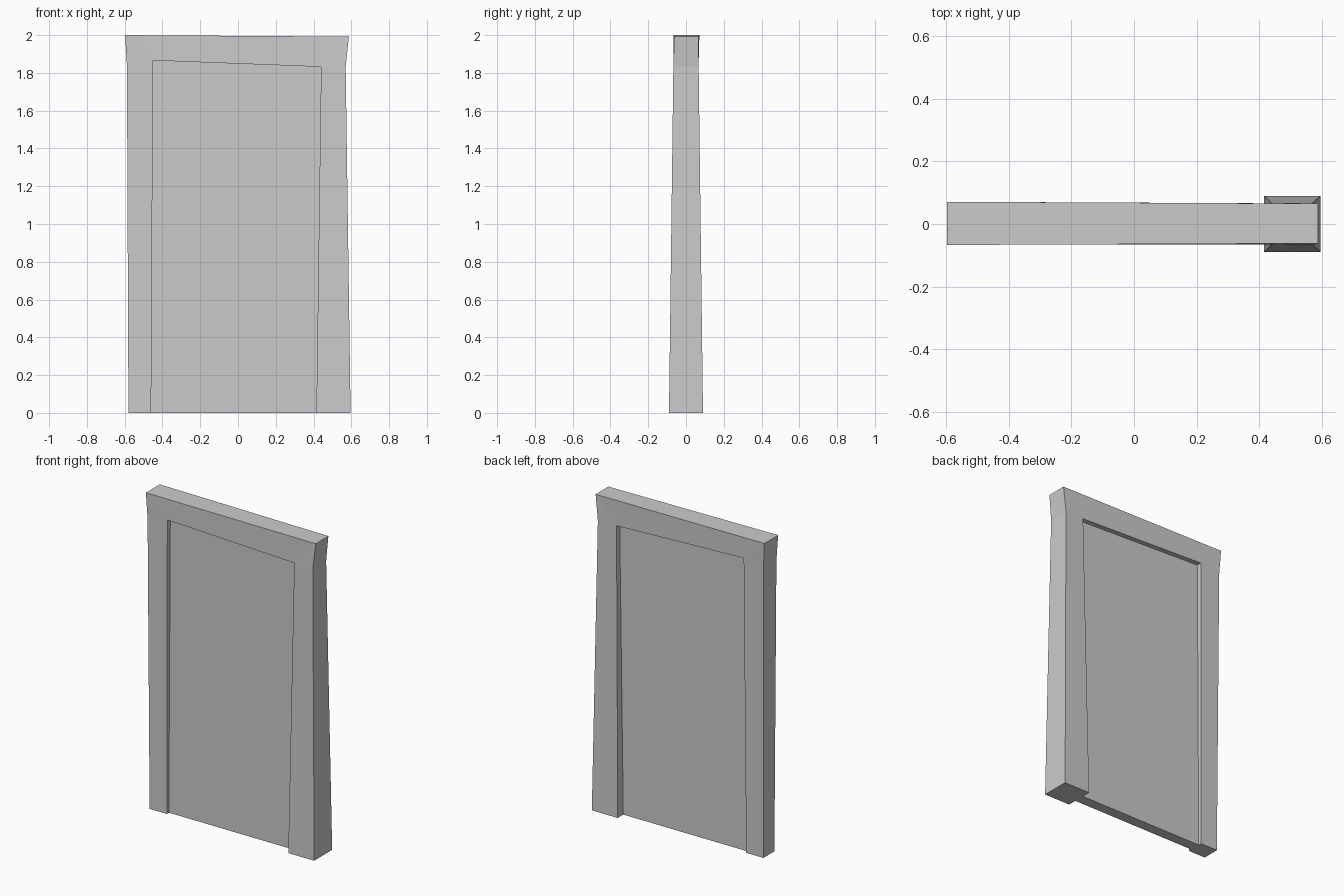
import bpy, bmesh

if "Cube" in bpy.data.objects:
    bpy.data.objects.remove(bpy.data.objects["Cube"])


def slab(name, outline, faces):
    """Thick plate: outline points are (x, z, front y, back y)."""
    bm = bmesh.new()
    front = [bm.verts.new((x, f, z)) for x, z, f, b in outline]
    back = [bm.verts.new((x, b, z)) for x, z, f, b in outline]
    for ids in faces:
        bm.faces.new([front[i] for i in ids])
        bm.faces.new([back[i] for i in reversed(ids)])
    n = len(outline)
    for i in range(n):
        j = (i + 1) % n
        bm.faces.new((front[i], back[i], back[j], front[j]))
    bmesh.ops.recalc_face_normals(bm, faces=bm.faces)
    mesh = bpy.data.meshes.new(name)
    bm.to_mesh(mesh)
    bm.free()
    ob = bpy.data.objects.new(name, mesh)
    bpy.context.collection.objects.link(ob)
    return ob


# Crooked door frame: thin left post, lintel, heavy right post
frame_outline = [
    (-0.58, 0.0, -0.055, 0.055),    # left post, outer foot
    (-0.588, 1.84, -0.064, 0.066),
    (-0.598, 2.0, -0.067, 0.071),   # top left corner
    (0.587, 1.992, -0.062, 0.065),  # top right corner
    (0.57, 1.83, -0.067, 0.067),
    (0.596, 0.0, -0.09, 0.09),      # right post, outer foot
    (0.415, 0.0, -0.09, 0.09),
    (0.44, 1.832, -0.066, 0.066),   # opening, top right
    (-0.45, 1.866, -0.064, 0.066),  # opening, top left
    (-0.46, 0.0, -0.055, 0.055),
]
slab("door_frame", frame_outline,
     [(0, 9, 8, 1), (1, 8, 2), (8, 7, 3, 2), (7, 4, 3), (6, 5, 4, 7)])

# Recessed door panel, edges tucked slightly into the frame
t = 0.034
slab("door_panel",
     [(-0.465, 0.0, -t, t), (0.42, 0.0, -t, t),
      (0.445, 1.837, -t, t), (-0.455, 1.871, -t, t)],
     [(0, 1, 2, 3)])
